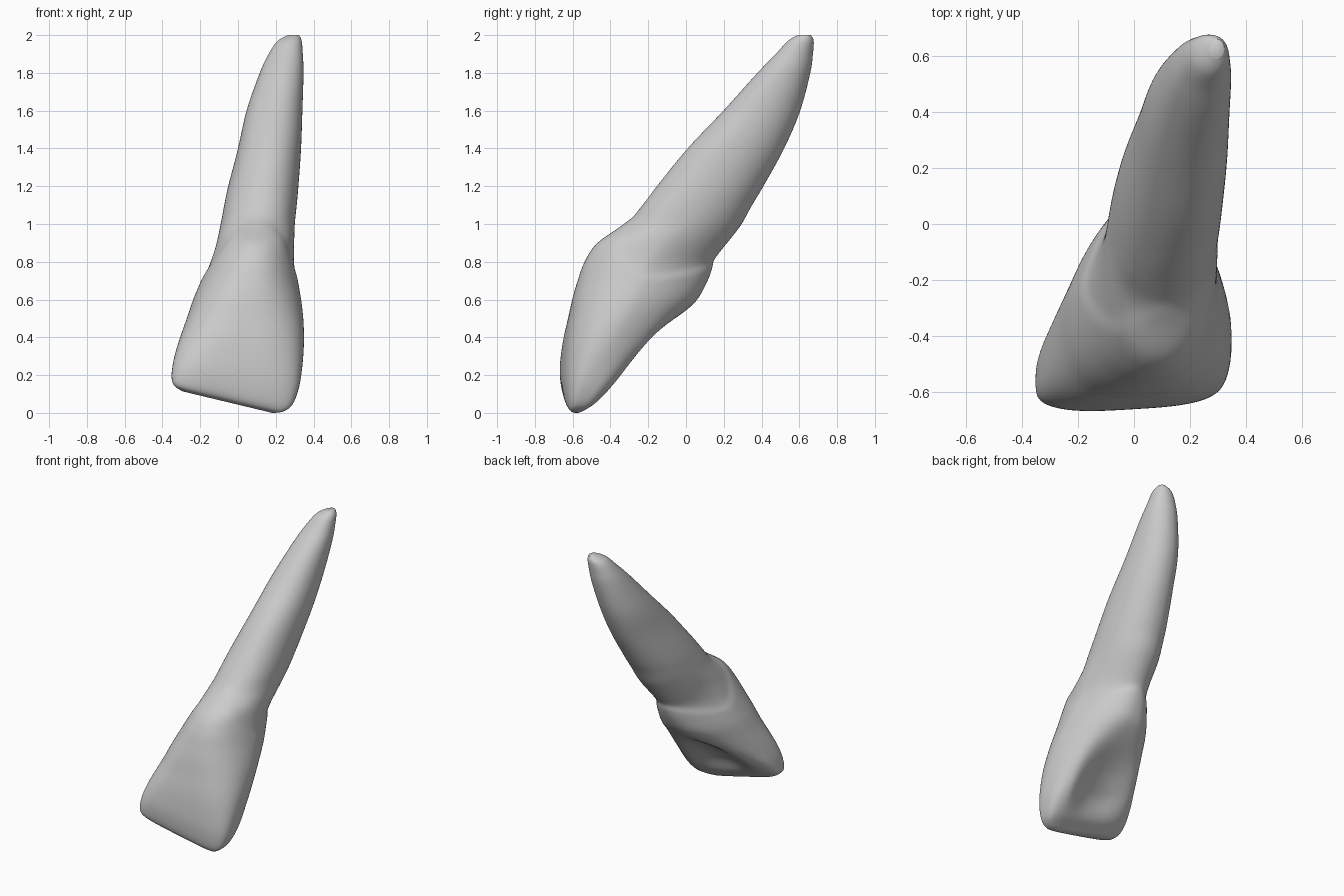
import bpy, bmesh, math

SEGMENTS = 112
STEPS = 8          # interpolated rings between two key sections

# Key sections: height, x min, x max, y front, y back
SECTIONS = [
    (.043, -.29, .18, -.62, -.55),
    (.063, -.338, .237, -.652, -.52),
    (.11, -.352, .288, -.669, -.455),
    (.2, -.344, .324, -.677, -.36),
    (.3, -.325, .342, -.672, -.255),
    (.4, -.3, .35, -.66, -.14),
    (.5, -.27, .347, -.64, -.03),
    (.6, -.238, .335, -.617, .06),
    (.7, -.196, .318, -.583, .115),
    (.8, -.152, .304, -.54, .155),
    (.9, -.115, .299, -.47, .225),
    (1, -.092, .301, -.33, .295),
    (1.1, -.073, .311, -.238, .35),
    (1.2, -.052, .32, -.155, .41),
    (1.4, 0, .334, .008, .52),
    (1.6, .045, .341, .198, .605),
    (1.8, .115, .347, .378, .658),
    (1.9, .162, .343, .475, .672),
    (1.97, .21, .337, .54, .676),
    (2.002, .27, .322, .595, .66),
]


def smooth(a, b, v):
    t = min(1, max(0, (v - a) / (b - a)))
    return t * t * (3 - 2 * t)


def spline(p, q, r, s, t):
    return tuple(.5 * (2 * b + (c - a) * t + (2 * a - 5 * b + 4 * c - d) * t * t
                       + (3 * b - a - 3 * c + d) * t ** 3)
                 for a, b, c, d in zip(p, q, r, s))


def dense_sections():
    last = len(SECTIONS) - 1
    for i in range(last):
        keys = [SECTIONS[min(last, max(0, i + k))] for k in (-1, 0, 1, 2)]
        for j in range(STEPS):
            yield spline(*keys, j / STEPS)
    yield SECTIONS[last]


def section_point(section, angle):
    z, left, right, front, back = section
    cx, cy = (left + right) / 2, (front + back) / 2
    c, s = math.cos(angle), math.sin(angle)
    # Squarer near the biting edge, rounder up the root
    power = .57 + .38 * smooth(.1, .9, z)
    u = math.copysign(abs(c) ** power, c)
    v = math.copysign(abs(s) ** power, s)
    # Crown narrows toward the back, most at the rear bulge
    if v > 0:
        narrowing = .28 * smooth(.1, .55, z) * (1 - smooth(.7, 1.1, z))
        u *= 1 - narrowing * v
    x = cx + u * (right - left) / 2
    y = cy + v * (back - front) / 2
    if v > 0:
        # Scooped hollow between two ridges on the back of the crown
        scoop = smooth(.06, .26, z) * (1 - smooth(.34, .6, z))
        y -= .095 * scoop * v * max(0, 1 - (u / .75) ** 2) ** 1.5
    else:
        # Front of the crown turns slightly to one side
        y -= .06 * (x + .25) * v * (1 - smooth(.5, .9, z))
    # Slanted biting edge, levelling out up the crown
    z -= .24 * x * (1 - smooth(.05, .6, z))
    # Neck line: a small step where the root leaves the crown
    neck = .86 - .5 * y - .25 * u * u
    gap = z - neck
    pinch = .034 * smooth(-.025, .025, gap) * (1 - smooth(.03, .3, gap))
    x += (cx - x) * pinch
    y += (cy - y) * pinch
    return x, y, z


def build_tooth():
    bm = bmesh.new()
    rings = [[bm.verts.new(section_point(sec, 2 * math.pi * k / SEGMENTS))
              for k in range(SEGMENTS)] for sec in dense_sections()]
    for low, high in zip(rings, rings[1:]):
        for k in range(SEGMENTS):
            n = (k + 1) % SEGMENTS
            bm.faces.new((low[k], low[n], high[n], high[k]))
    bm.faces.new(rings[0][::-1])
    bm.faces.new(rings[-1])
    # Soften the surface and the neck line slightly
    for _ in range(3):
        bmesh.ops.smooth_vert(bm, verts=bm.verts, factor=.5,
                              use_axis_x=True, use_axis_y=True, use_axis_z=True)
    bmesh.ops.recalc_face_normals(bm, faces=bm.faces)
    mesh = bpy.data.meshes.new("tooth")
    bm.to_mesh(mesh)
    bm.free()
    tooth = bpy.data.objects.new("tooth", mesh)
    bpy.context.collection.objects.link(tooth)
    return tooth


def make_material(name, color):
    material = bpy.data.materials.new(name)
    material.use_nodes = True
    material.diffuse_color = color
    material.node_tree.nodes["Principled BSDF"].inputs["Base Color"].default_value = color
    return material


cube = bpy.data.objects.get("Cube")
if cube:
    bpy.data.objects.remove(cube, do_unlink=True)

tooth = build_tooth()
tooth.data.materials.append(make_material("light grey enamel", (.6, .6, .6, 1)))
bpy.context.view_layer.objects.active = tooth
tooth.select_set(True)
bpy.ops.object.shade_smooth_by_angle(angle=math.radians(60))
